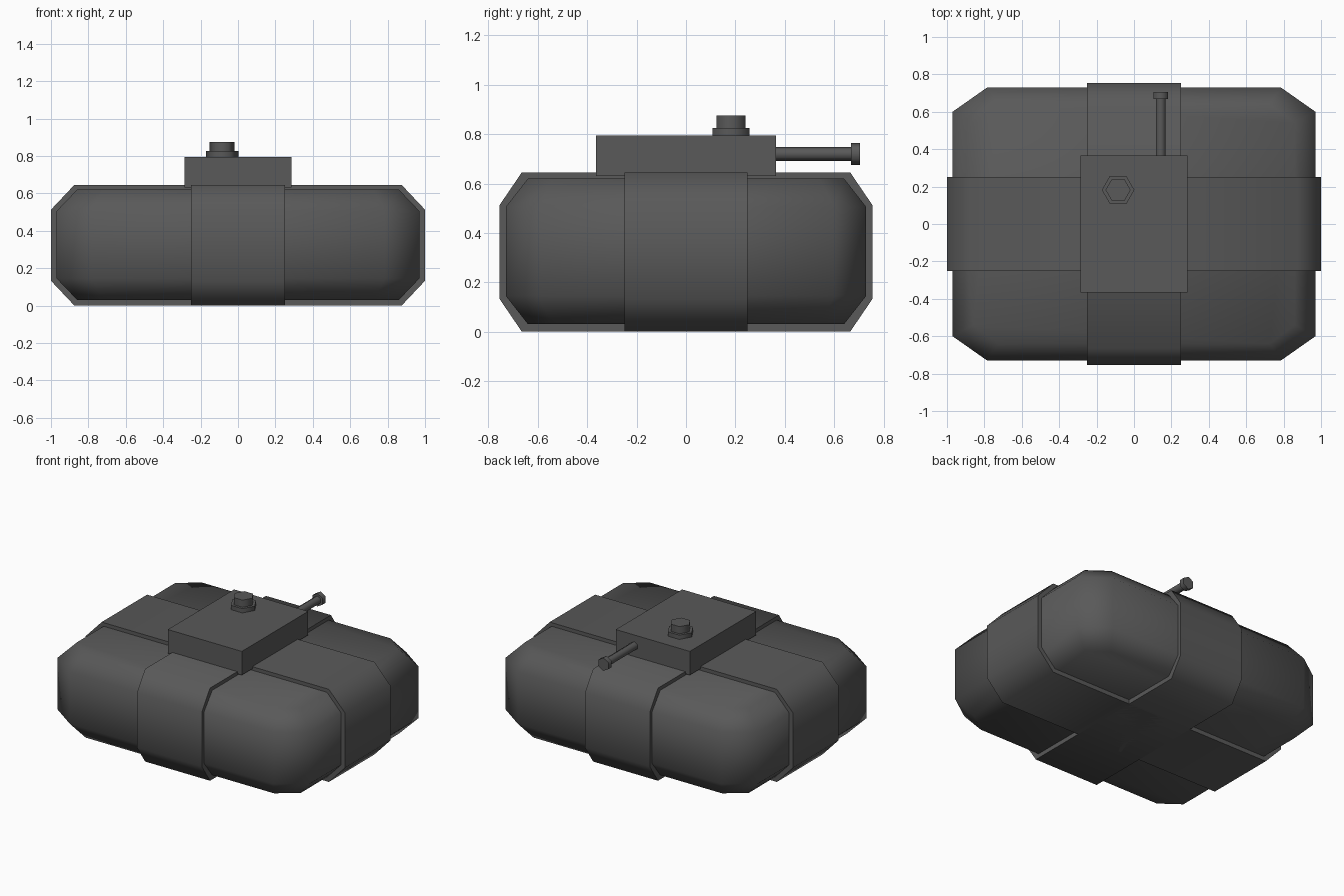
import bpy, bmesh, math
from mathutils import Matrix

cube = bpy.data.objects.get("Cube")
if cube:
    bpy.data.objects.remove(cube, do_unlink=True)

metal = bpy.data.materials.new("dark_grey_metal")
metal.use_nodes = True
metal.diffuse_color = (0.1, 0.1, 0.1, 1)
metal.node_tree.nodes["Principled BSDF"].inputs["Base Color"].default_value = (0.1, 0.1, 0.1, 1)


def finish(name, bm, angle):
    """Turn a bmesh into a shaded, coloured object."""
    bmesh.ops.recalc_face_normals(bm, faces=bm.faces)
    mesh = bpy.data.meshes.new(name)
    bm.to_mesh(mesh)
    bm.free()
    mesh.materials.append(metal)
    obj = bpy.data.objects.new(name, mesh)
    bpy.context.collection.objects.link(obj)
    bpy.ops.object.select_all(action="DESELECT")
    obj.select_set(True)
    bpy.context.view_layer.objects.active = obj
    bpy.ops.object.shade_smooth_by_angle(angle=math.radians(angle))
    return obj


def loft(name, rings, angle):
    """Skin a stack of equal rings and cap both ends."""
    bm = bmesh.new()
    loops = [[bm.verts.new(p) for p in ring] for ring in rings]
    for a, b in zip(loops, loops[1:]):
        n = len(a)
        for i in range(n):
            bm.faces.new((a[i], a[(i + 1) % n], b[(i + 1) % n], b[i]))
    bm.faces.new(loops[0])
    bm.faces.new(loops[-1])
    return finish(name, bm, angle)


def octagon(w, d, cw, cd):
    """Rectangle of half size w, d with corners cut back to cw, cd."""
    return [(w, -cd), (w, cd), (cw, d), (-cw, d),
            (-w, cd), (-w, -cd), (-cw, -d), (cw, -d)]


def hex_prism(name, centre, radius, height, turn=Matrix()):
    bm = bmesh.new()
    bmesh.ops.create_cone(bm, cap_ends=True, segments=6, radius1=radius,
                          radius2=radius, depth=height)
    # Put two hexagon corners on the local x axis
    side = max(bm.verts, key=lambda v: abs(v.co.x))
    if abs(abs(side.co.x) - radius) > 1e-4:
        bmesh.ops.rotate(bm, verts=bm.verts, matrix=Matrix.Rotation(math.pi / 6, 3, "Z"))
    bmesh.ops.transform(bm, verts=bm.verts, matrix=Matrix.Translation(centre) @ turn)
    return finish(name, bm, 70)


# Rounded tank with cut corners
middle = octagon(0.97, 0.73, 0.785, 0.60)
end = octagon(0.86, 0.64, 0.725, 0.54)
levels = [(end, 0.03), (middle, 0.145), (middle, 0.505), (end, 0.62)]
loft("tank_body", [[(x, y, z) for x, y in ring] for ring, z in levels], 75)

# Two crossing straps
MID, HALF = 0.3225, 0.3225
side_profile = octagon(1.0, HALF, 0.875, 0.19)
loft("long_strap", [[(u, s, MID + v) for u, v in side_profile] for s in (-0.25, 0.25)], 60)
end_profile = octagon(0.755, HALF, 0.665, 0.19)
loft("cross_strap", [[(s, u, MID + v) for u, v in end_profile] for s in (-0.25, 0.25)], 60)

# Box on top
bm = bmesh.new()
bmesh.ops.create_cube(bm, size=1)
bmesh.ops.scale(bm, vec=(0.57, 0.73, 0.165), verts=bm.verts)
bmesh.ops.translate(bm, vec=(0, 0, 0.7125), verts=bm.verts)
finish("top_box", bm, 30)

# Filler cap
hex_prism("cap_flange", (-0.085, 0.182, 0.808), 0.087, 0.034)
hex_prism("cap_knob", (-0.085, 0.182, 0.848), 0.067, 0.054)

# Rear pipe, lying along y with hexagon corners up and down
lying = Matrix.Rotation(math.pi / 2, 4, "X") @ Matrix.Rotation(math.pi / 2, 4, "Z")
hex_prism("rear_pipe", (0.143, 0.52, 0.72), 0.028, 0.32, lying)
hex_prism("pipe_tip", (0.143, 0.687, 0.72), 0.045, 0.036, lying)
